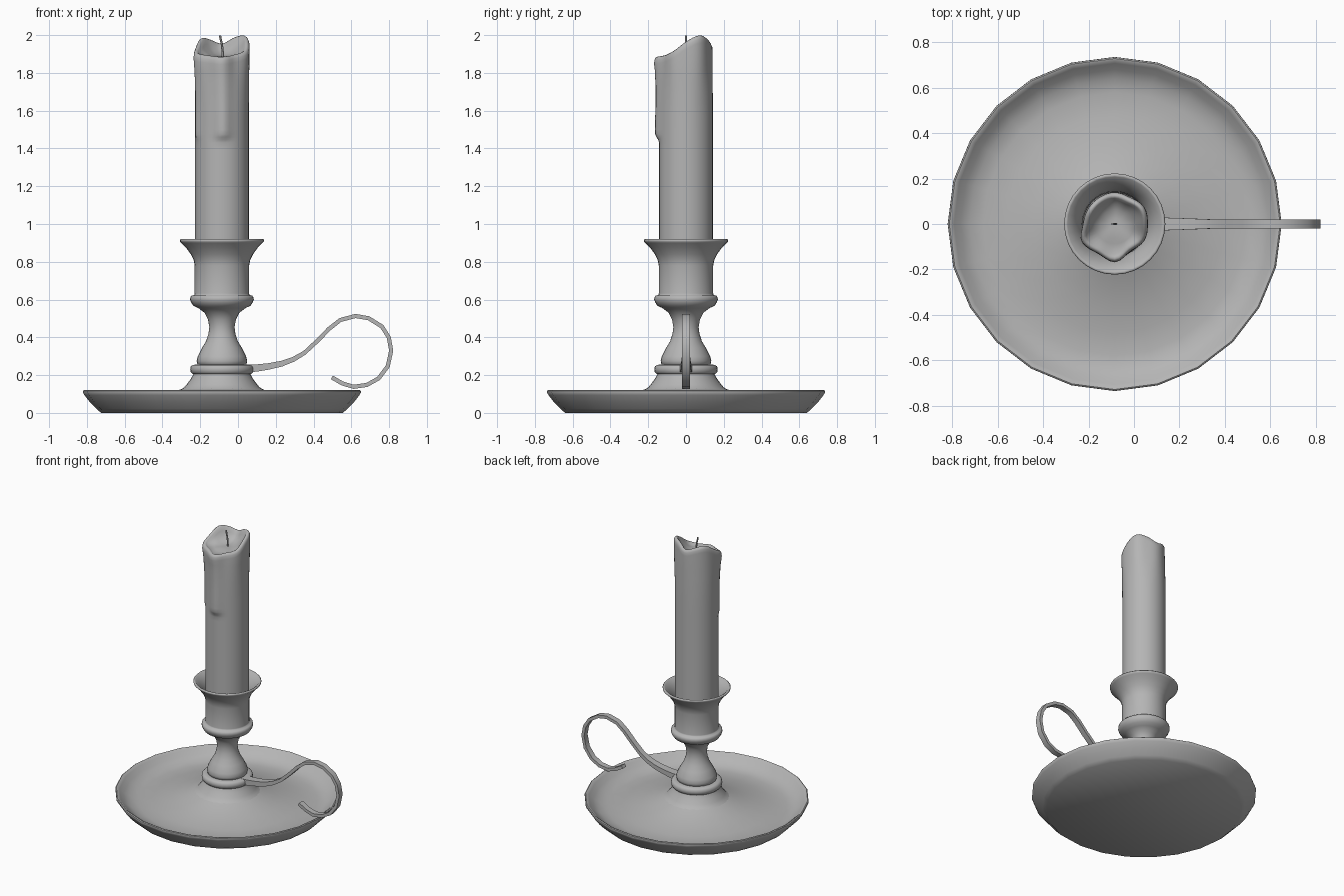
import bpy, math
from mathutils import Vector

if "Cube" in bpy.data.objects:
    bpy.data.objects.remove(bpy.data.objects["Cube"])

CX = -0.085  # axis of the candlestick

grey = bpy.data.materials.new("dark_grey")
grey.diffuse_color = (.46, .46, .46, 1)
grey.use_nodes = True
grey.node_tree.nodes["Principled BSDF"].inputs["Base Color"].default_value = grey.diffuse_color


def make(name, verts, faces, angle=40):
    me = bpy.data.meshes.new(name)
    me.from_pydata(verts, [], faces)
    me.materials.append(grey)
    ob = bpy.data.objects.new(name, me)
    bpy.context.collection.objects.link(ob)
    bpy.ops.object.select_all(action='DESELECT')
    ob.select_set(True)
    bpy.context.view_layer.objects.active = ob
    bpy.ops.object.mode_set(mode='EDIT')
    bpy.ops.mesh.select_all(action='SELECT')
    bpy.ops.mesh.normals_make_consistent(inside=False)
    bpy.ops.object.mode_set(mode='OBJECT')
    bpy.ops.object.shade_smooth_by_angle(angle=math.radians(angle))
    return ob


def skin(name, rings, angle=40):
    """Join equal rings of points into a capped skin."""
    n = len(rings[0])
    verts = [p for r in rings for p in r]
    faces = [(i * n + j, i * n + (j + 1) % n, (i + 1) * n + (j + 1) % n, (i + 1) * n + j)
             for i in range(len(rings) - 1) for j in range(n)]
    faces += [tuple(range(n)), tuple(range(len(verts) - n, len(verts)))]
    return make(name, verts, faces, angle)


def lathe(name, profile, n, angle=40):
    ang = [2 * math.pi * j / n for j in range(n)]
    return skin(name, [[(CX + r * math.cos(a), r * math.sin(a), z) for a in ang]
                       for r, z in profile], angle)


# Dish with rounded rim, its floor rising towards the pedestal
lathe("dish", [(.64, 0), (.665, .022), (.70, .058), (.728, .094), (.736, .108), (.735, .117),
               (.729, .121), (.721, .119), (.708, .108), (.68, .082), (.64, .058), (.58, .048),
               (.48, .055), (.36, .078), (.27, .105), (.22, .124), (.18, .14)], 24, 46)
lathe("pedestal", [(.25, .105), (.22, .122), (.20, .135), (.187, .15), (.165, .18),
                   (.148, .21), (.14, .24)], 32)

# Collar ring the handle springs from
lathe("collar", [(.13, .205), (.155, .205), (.165, .215), (.168, .23), (.165, .245),
                 (.155, .254), (.13, .256)], 32, 60)

# Turned stem and candle cup
lathe("stem_and_cup", [
    (.115, .245), (.13, .258), (.134, .275), (.128, .30), (.105, .345), (.084, .38), (.071, .42),
    (.067, .455), (.074, .495), (.092, .53), (.125, .555), (.152, .568), (.163, .585),
    (.169, .600), (.167, .613), (.160, .621), (.146, .624), (.144, .632), (.144, .78),
    (.150, .81), (.165, .84), (.19, .875), (.215, .90), (.222, .907), (.223, .915),
    (.217, .921), (.208, .917), (.18, .885), (.155, .845), (.144, .80), (.138, .70)], 32, 70)


# Candle: wavy melted rim, hollow top and wax drips
def around(table, deg):
    """Smooth periodic interpolation of evenly spaced values."""
    n = len(table)
    t = deg / 360 * n
    i = int(math.floor(t))
    f = t - i
    p = [table[(i + k) % n] for k in (-1, 0, 1, 2)]
    return p[1] + .5 * f * (p[2] - p[0] + f * (2 * p[0] - 5 * p[1] + 4 * p[2] - p[3]
                                               + f * (3 * (p[1] - p[2]) + p[3] - p[0])))


HEIGHT = [1.965, 1.998, 1.985, 1.955, 1.975, 1.985, 1.95, 1.905, 1.892, 1.885, 1.895, 1.915]
FLARE = [.004, .008, -.006, -.002, -.006, -.006, -.002, .020, .008, .018, -.004, .008]
N = 48


def drip(deg, z, at, width, end, size):
    d = (deg - at) / width
    along = min(1, max(0, (z - end) / .05))
    return size * math.exp(-d * d) * along * along * (3 - 2 * along)


def wax(deg, z, inset=0.0):
    k = min(1, max(0, (z - 1.55) / .33))
    r = .142 + around(FLARE, deg) * k * k
    r += drip(deg, z, 272, 15, 1.43, .022 * (1 - .6 * k))
    r += drip(deg, z, 205, 10, 1.43, .010 * (1 - .6 * k))
    return r - inset


rings = []
degs = [360 * j / N for j in range(N)]


def ring(radius, height):
    return [(CX + radius(d) * math.cos(math.radians(d)),
             radius(d) * math.sin(math.radians(d)), height(d)) for d in degs]


for z in [.70, 1.0, 1.25, 1.40, 1.43, 1.445, 1.46, 1.475, 1.50, 1.56, 1.63, 1.70, 1.76, 1.81]:
    rings.append(ring(lambda d: wax(d, z), lambda d: z))
for inset, drop, mix in [(0, .04, 0), (.001, .018, 0), (.007, .005, 0), (.016, 0, 0),
                         (.026, .005, .05), (.036, .015, .25)]:
    rings.append(ring(lambda d: wax(d, 1.9, inset),
                      lambda d: (around(HEIGHT, d) - drop) * (1 - mix) + 1.895 * mix))
for s, mix, floor in [(.62, .55, 1.893), (.45, .85, 1.89), (.2, 1, 1.888), (.04, 1, 1.888)]:
    rings.append(ring(lambda d: .14 * s,
                      lambda d: (around(HEIGHT, d) - .02) * (1 - mix) + floor * mix))
skin("candle", rings, 80)

# Bent wick
skin("wick", [[(CX + x + .006 * math.cos(k * math.pi / 3), .006 * math.sin(k * math.pi / 3), z)
               for k in range(6)]
              for x, z in [(.004, 1.86), (.004, 1.91), (0, 1.95), (-.007, 1.98), (-.010, 1.998)]])

# Flat strip handle curling into a finger loop
path = [(.05, .235), (.10, .238), (.16, .246), (.23, .261), (.29, .283), (.35, .318),
        (.42, .383), (.48, .445), (.54, .492), (.62, .513), (.69, .501), (.76, .457),
        (.796, .40), (.809, .33), (.791, .247), (.743, .183), (.68, .148), (.61, .138),
        (.55, .156), (.495, .188)]
pts = [Vector((x + .002, 0, z)) for x, z in path]
strip = []
for i, p in enumerate(pts):
    t = (pts[min(i + 1, len(pts) - 1)] - pts[max(i - 1, 0)]).normalized()
    side = Vector((-t.z, 0, t.x))
    taper = max(0, 1 - i / 5)
    h = .011 + .010 * taper
    w = .020 + .012 * taper
    strip.append([p + side * (a * h) + Vector((0, b * w, 0))
                  for a, b in ((1, 1), (1, -1), (-1, -1), (-1, 1))])
skin("handle", strip, 40)
